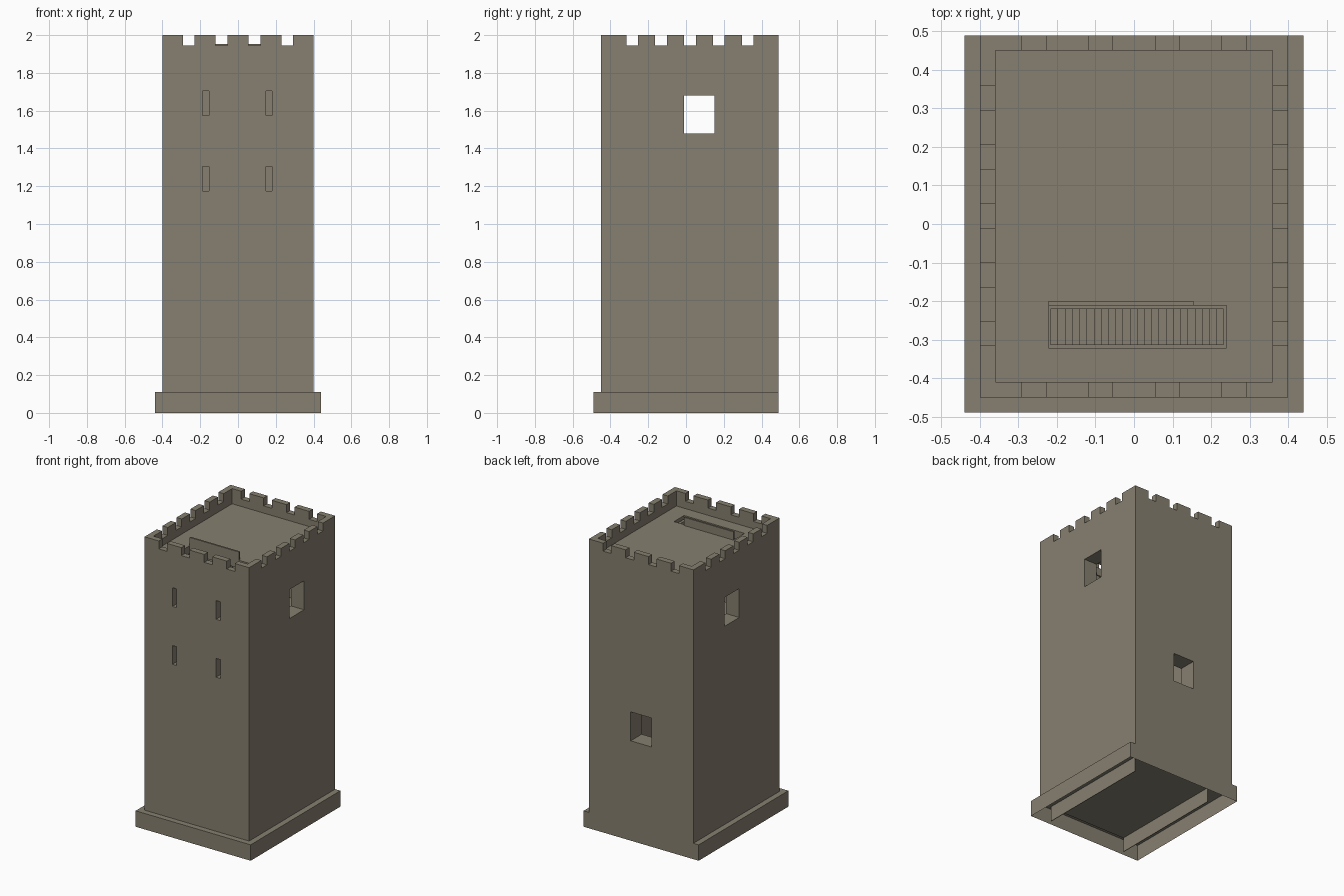
import bpy
import bmesh
from mathutils import Vector

default = bpy.data.objects.get("Cube")
if default:
    bpy.data.objects.remove(default, do_unlink=True)

stone = bpy.data.materials.new("weathered_stone")
stone.use_nodes = True
COLOR = (0.24, 0.215, 0.16, 1)
stone.diffuse_color = COLOR
stone.node_tree.nodes["Principled BSDF"].inputs["Base Color"].default_value = COLOR

ROOF, LEDGE, TOP = 1.895, 0.11, 2.0


def add_box(bm, x, y, z):
    """Box from three (low, high) ranges."""
    verts = bmesh.ops.create_cube(bm, size=1)["verts"]
    lo, hi = (Vector(p) for p in zip(x, y, z))
    for v in verts:
        v.co = Vector([l if c < 0 else h for c, l, h in zip(v.co, lo, hi)])


def make(name, boxes, drop=None):
    """Object made of boxes; faces that match the drop rule are left out."""
    bm = bmesh.new()
    for b in boxes:
        add_box(bm, *b)
    bm.normal_update()
    if drop:
        bmesh.ops.delete(bm, geom=[f for f in bm.faces if drop(f)], context="FACES")
    mesh = bpy.data.meshes.new(name)
    bm.to_mesh(mesh)
    bm.free()
    mesh.materials.append(stone)
    obj = bpy.data.objects.new(name, mesh)
    bpy.context.scene.collection.objects.link(obj)
    return obj


# Tower body, carved by groups of cutters
tower = make("tower_walls", [((-.4, .4), (-.45, .49), (LEDGE, TOP))])

room = [((-.3, .3), (-.35, .37), (.2, 1.84))]
roof_pit = [((-.36, .36), (-.41, .45), (ROOF, 2.1))]
openings = [
    ((-.5, .5), (-.01, .15), (1.48, 1.68)),          # side windows
    ((-.08, .08), (.3, .6), (.69, .89)),             # back window
    ((-.222, .24), (-.322, -.212), (1.8, 1.93)),     # stair hatch
]
for x in (-.187, .147):                              # arrow slits
    for z in (1.175, 1.575):
        openings.append(((x, x + .033), (-.6, -.3), (z, z + .13)))
GAP, FLOOR = .031, 1.945
gaps_front = [((c - GAP, c + GAP), (-.6, .6), (FLOOR, 2.1))
              for c in (-.26, -.0875, .0875, .26)]
gaps_side = [((-.6, .6), (c - GAP, c + GAP), (FLOOR, 2.1))
             for c in [.021 + .153 * i for i in range(-2, 3)]]

cutters = []
for i, group in enumerate((room, roof_pit, openings, gaps_front, gaps_side)):
    cutter = make(f"cutter_{i}", group)
    cutter.hide_render = True
    cutters.append(cutter)
    mod = tower.modifiers.new("carve", "BOOLEAN")
    mod.operation = "DIFFERENCE"
    mod.solver = "EXACT"
    mod.object = cutter

# Bake the carving and open the hidden underside
bpy.context.view_layer.update()
carved = bpy.data.meshes.new_from_object(
    tower.evaluated_get(bpy.context.evaluated_depsgraph_get()))
tower.modifiers.clear()
tower.data = carved
for c in cutters:
    bpy.data.objects.remove(c, do_unlink=True)
bm = bmesh.new()
bm.from_mesh(carved)
under = [f for f in bm.faces
         if f.normal.z < -.9 and f.calc_center_median().z < LEDGE + .01]
bmesh.ops.delete(bm, geom=under, context="FACES")
bm.to_mesh(carved)
bm.free()

# Base skirt, hollow and open below
make("base_skirt", [((-.44, .44), (-.49, .49), (0, LEDGE))],
     drop=lambda f: f.normal.z < -.9)

# Floor panel and the low curbs beneath it
make("ground_floor", [((-.3, .3), (-.46, .38), (.1, .106))])
make("floor_curbs", [((s - .002, s + .002), (-.46, .37), (0, .1)) for s in (-.3, .3)])

# Upper floor that the stair lands on
make("upper_floor", [((-.3, .3), (-.35, .37), (1.38, 1.41))])

# Stair descending from the hatch towards the model's right
STEPS, RUN, RISE = 24, .45 / 24, (ROOF - 1.41) / 25
steps = []
for i in range(STEPS):
    x = .233 - i * RUN
    z = ROOF - (i + 1) * RISE
    steps.append(((x - RUN, x), (-.314, -.219), (max(1.41, z - .05), z)))
make("stair", steps)

# Low guard wall beside the hatch
make("hatch_guard", [((-.222, .155), (-.212, -.2), (ROOF - .02, 1.952))])
